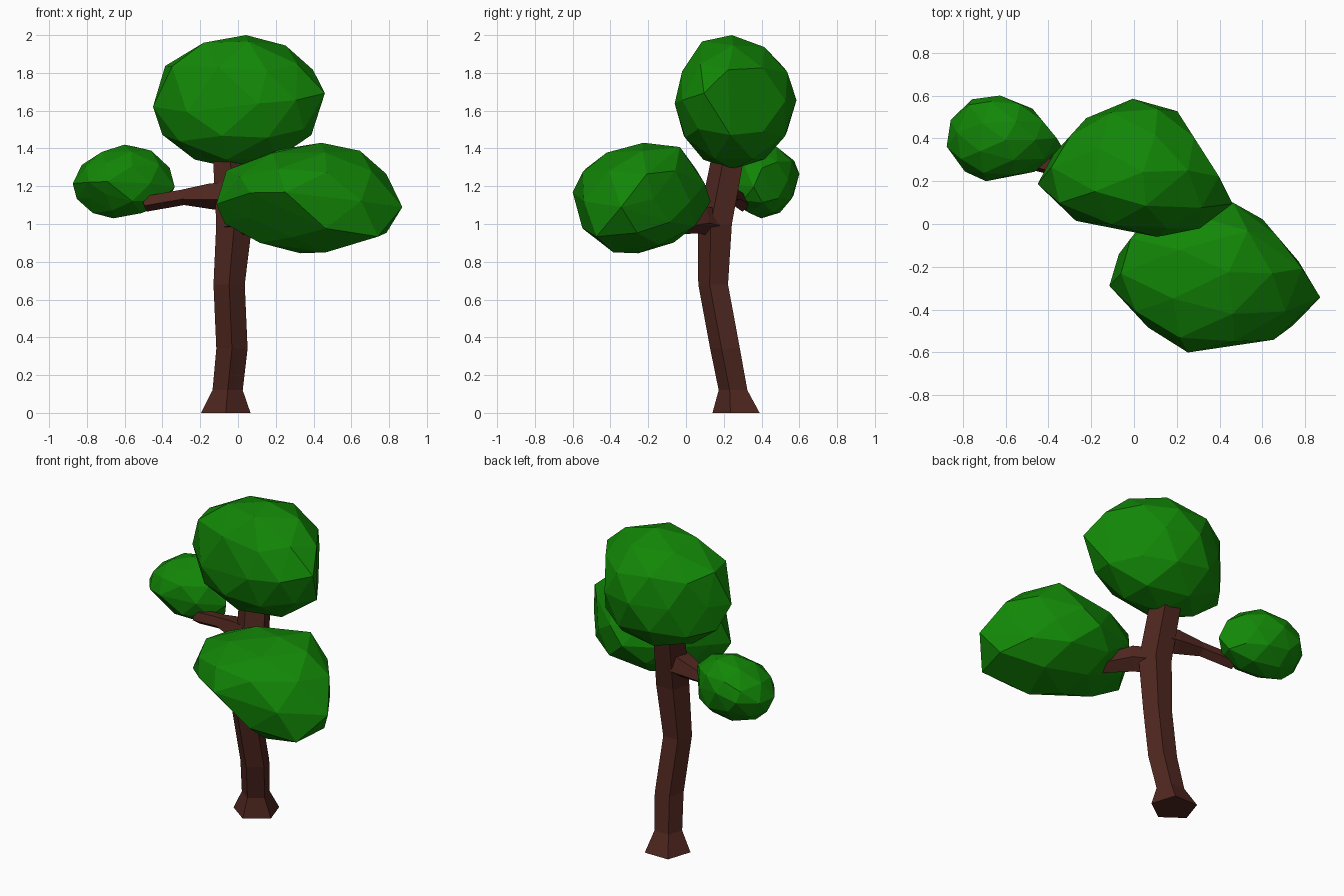
import bpy, bmesh, math
from mathutils import Vector

if "Cube" in bpy.data.objects:
    bpy.data.objects.remove(bpy.data.objects["Cube"])


def material(name, rgb):
    m = bpy.data.materials.new(name)
    m.diffuse_color = (*rgb, 1)
    m.use_nodes = True
    m.node_tree.nodes["Principled BSDF"].inputs["Base Color"].default_value = m.diffuse_color
    return m


BARK = material("bark", (0.08, 0.02, 0.014))
LEAF = material("leaf", (0.006, 0.24, 0.002))


def finish(name, bm, mat):
    bmesh.ops.recalc_face_normals(bm, faces=bm.faces[:])
    me = bpy.data.meshes.new(name)
    bm.to_mesh(me)
    bm.free()
    me.materials.append(mat)
    ob = bpy.data.objects.new(name, me)
    bpy.context.collection.objects.link(ob)
    return ob


def limb(name, path, level=False, sides=5):
    """Faceted tube through (x, y, z, radius) stations."""
    bm = bmesh.new()
    pts = [Vector(p[:3]) for p in path]
    rings = []
    for i, p in enumerate(pts):
        d = pts[min(i + 1, len(pts) - 1)] - pts[max(i - 1, 0)]
        q = d.to_track_quat('Z', 'Y')
        ring = []
        for k in range(sides):
            a = math.tau * k / sides - math.pi / 2
            o = Vector((math.cos(a), math.sin(a), 0)) * path[i][3]
            ring.append(bm.verts.new(p + (o if level else q @ o)))
        rings.append(ring)
    for a, b in zip(rings, rings[1:]):
        for k in range(sides):
            n = (k + 1) % sides
            bm.faces.new((a[k], a[n], b[n], b[k]))
    bm.faces.new(rings[0][::-1])
    bm.faces.new(rings[-1])
    return finish(name, bm, BARK)


def foliage(name, lo, hi, tugs, trims):
    """Low-poly ball pulled toward points, fitted to its bounds, flattened by planes, kept convex."""
    lo, hi = Vector(lo), Vector(hi)
    mid, half = (lo + hi) / 2, (hi - lo) / 2
    ball = bmesh.new()
    bmesh.ops.create_icosphere(ball, subdivisions=2, radius=1)
    co = [v.co.copy() for v in ball.verts]
    ball.free()
    for t in tugs:
        u = Vector([(t[i] - mid[i]) / half[i] for i in range(3)])
        near = min(co, key=lambda c: (c - u).length).copy()
        pull = u - near
        co = [c + pull * math.exp(-((c - near).length / 0.55) ** 2) for c in co]
    # fit to the bounds
    for i in range(3):
        a, b = min(c[i] for c in co), max(c[i] for c in co)
        for c in co:
            c[i] = lo[i] + (c[i] - a) / (b - a) * (hi[i] - lo[i])
    # press anything beyond a trim plane back onto it
    for point, normal in trims:
        p, n = Vector(point), Vector(normal).normalized()
        co = [c - n * max(0, (c - p).dot(n)) for c in co]
    bm = bmesh.new()
    for c in co:
        bm.verts.new(c)
    bmesh.ops.convex_hull(bm, input=bm.verts[:])
    bmesh.ops.delete(bm, geom=[v for v in bm.verts if not v.link_faces], context='VERTS')
    return finish(name, bm, LEAF)


# Trunk with flared foot, and two branches
limb("trunk", [(-.065, .278, 0, .138), (-.055, .257, .12, .084), (-.032, .215, .34, .087),
               (-.047, .152, .68, .087), (-.02, .162, 1.0, .1), (-.04, .226, 1.33, .096)], level=True)
limb("left_branch", [(-.04, .18, 1.155, .085), (-.14, .21, 1.153, .075), (-.29, .25, 1.145, .045),
                     (-.49, .3, 1.11, .045)])
limb("right_branch", [(-.02, .15, 1.01, .08), (.06, .07, 1.03, .08), (.2, -.06, 1.0, .055)])

# Leaf clumps
foliage("top_foliage", (-.45, -.06, 1.29), (.46, .585, 2.0),
        [(.46, .1, 1.7), (-.45, .19, 1.62), (.01, .585, 1.66), (.11, -.055, 1.65),
         (.06, .25, 2.0), (0, .25, 1.29), (-.35, .1, 1.86), (-.28, .02, 1.6),
         (.2, .53, 1.66), (.05, .09, 1.98)],
        [((.2, .53, 1.6), (.36, .23, 0)), ((-.2, .52, 1.6), (-.21, .19, 0))])
foliage("right_foliage", (-.115, -.6, .845), (.87, .13, 1.43),
        [(.87, -.33, 1.1), (.25, -.6, 1.17), (-.115, -.28, 1.1), (.47, .12, 1.2),
         (.45, -.37, .845), (.35, -.08, 1.43), (.74, -.47, .92), (-.03, -.06, 1.29),
         (.78, -.2, 1.27), (.53, -.02, 1.42)],
        [((.56, .07, 1.1), (.34, .29, 0)), ((.27, -.41, .96), (-.41, -.65, -.64)),
         ((-.07, -.14, 1.1), (-.09, .05, 0))])
foliage("left_foliage", (-.875, .2, 1.03), (-.335, .6, 1.42),
        [(-.875, .36, 1.22), (-.63, .6, 1.27), (-.335, .36, 1.2), (-.69, .2, 1.23),
         (-.55, .48, 1.42), (-.66, .4, 1.03), (-.77, .56, 1.3)],
        [((-.5, .57, 1.2), (.17, .14, 0)), ((-.68, .285, 1.11), (-.41, -.65, -.64))])
